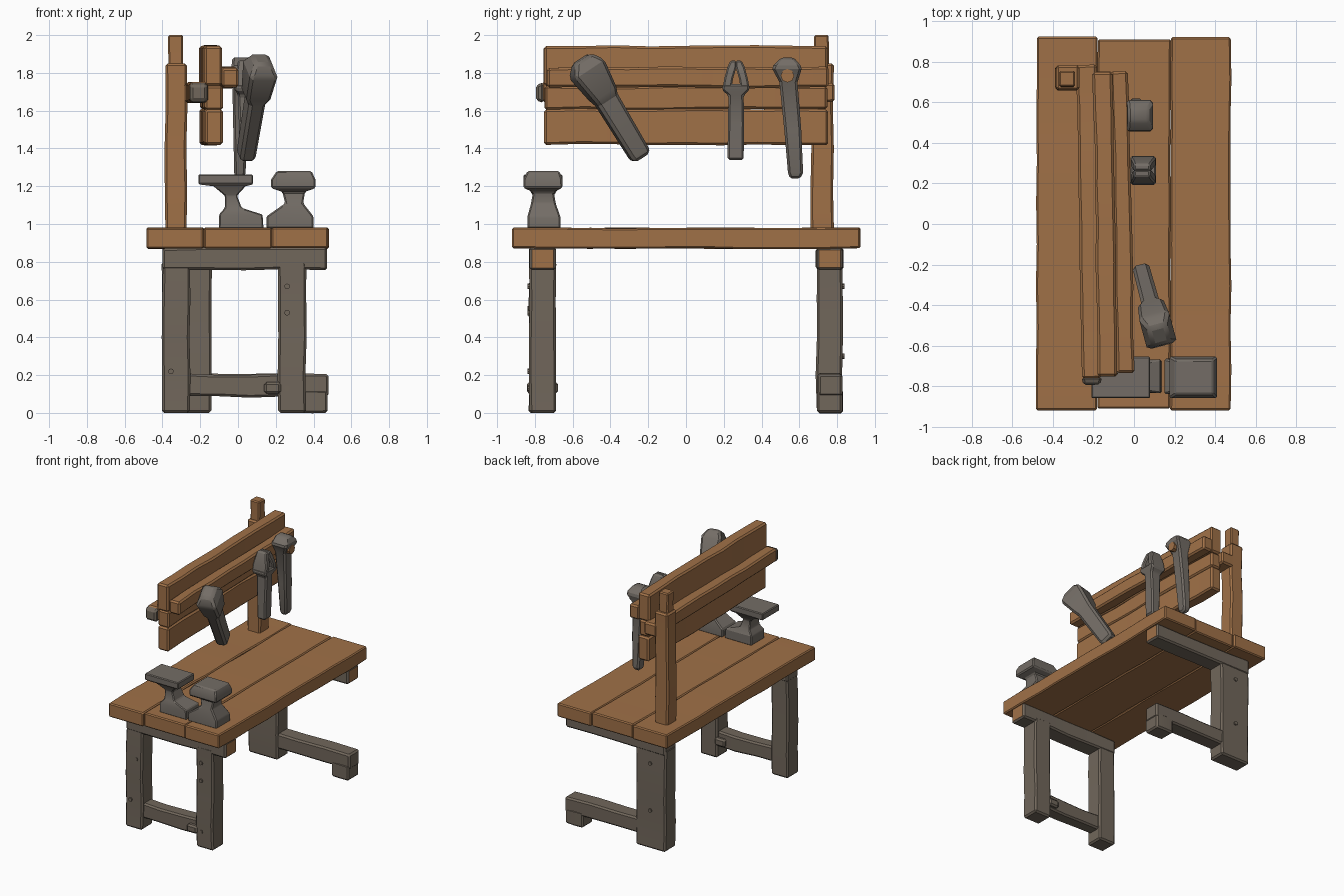
import bpy, bmesh, math, random
from mathutils import Vector

if "Cube" in bpy.data.objects:
    bpy.data.objects.remove(bpy.data.objects["Cube"])

random.seed(4)


def material(name, rgb):
    m = bpy.data.materials.new(name)
    m.diffuse_color = (*rgb, 1)
    m.use_nodes = True
    m.node_tree.nodes["Principled BSDF"].inputs["Base Color"].default_value = m.diffuse_color
    return m


WOOD = material("warm wood", (0.352, 0.165, 0.064))
OLD = material("weathered grey wood", (0.165, 0.135, 0.105))
IRON = material("dull iron", (0.172, 0.152, 0.132))

PLACE = {'x': lambda t, u, v: (t, u, v),
         'y': lambda t, u, v: (u, t, v),
         'z': lambda t, u, v: (u, v, t)}


def loft(name, rings, mat, axis='z', bevel=0.012):
    """Skin rectangular rings (t, u0, u1, v0, v1) along an axis, with chamfered edges."""
    bm = bmesh.new()
    loops = []
    for t, u0, u1, v0, v1 in rings:
        corners = ((u0, v0), (u1, v0), (u1, v1), (u0, v1))
        loops.append([bm.verts.new(PLACE[axis](t, u, v)) for u, v in corners])
    for a, b in zip(loops, loops[1:]):
        for i in range(4):
            j = (i + 1) % 4
            bm.faces.new((a[i], a[j], b[j], b[i]))
    bm.faces.new(loops[0])
    bm.faces.new(loops[-1])
    bmesh.ops.recalc_face_normals(bm, faces=bm.faces)
    sharp = [e for e in bm.edges if e.calc_face_angle(0) > 0.6]
    bmesh.ops.bevel(bm, geom=sharp, offset=bevel, segments=1, affect='EDGES',
                    clamp_overlap=True)
    me = bpy.data.meshes.new(name)
    bm.to_mesh(me)
    bm.free()
    me.materials.append(mat)
    ob = bpy.data.objects.new(name, me)
    bpy.context.collection.objects.link(ob)
    bpy.ops.object.select_all(action='DESELECT')
    ob.select_set(True)
    bpy.context.view_layer.objects.active = ob
    bpy.ops.object.shade_smooth_by_angle(angle=math.radians(25))
    return ob


def beam(name, x, y, z, mat, rough=0.005, bevel=0.012):
    """Roughly hewn timber: a box whose section wobbles along its longest axis."""
    spans = {'x': x, 'y': y, 'z': z}
    axis = max(spans, key=lambda k: spans[k][1] - spans[k][0])
    (u0, u1), (v0, v1) = [spans[k] for k in 'xyz' if k != axis]
    t0, t1 = spans[axis]
    n = max(2, round((t1 - t0) / 0.2))

    def w():
        return random.uniform(-rough, rough)
    rings = [(t0 + (t1 - t0) * i / n, u0 + w(), u1 + w(), v0 + w(), v1 + w())
             for i in range(n + 1)]
    return loft(name, rings, mat, axis, bevel)


def paint_end(ob, direction, mat):
    """Colour the end-grain faces that look along a direction."""
    ob.data.materials.append(mat)
    for p in ob.data.polygons:
        if p.normal.dot(Vector(direction)) > 0.8:
            p.material_index = 1


def stud(name, loc, r, depth, mat, along):
    rot = (math.pi / 2, 0, 0) if along == 'y' else (0, math.pi / 2, 0)
    bpy.ops.mesh.primitive_cylinder_add(vertices=8, radius=r, depth=depth,
                                        location=loc, rotation=rot)
    ob = bpy.context.object
    ob.name = name
    ob.data.materials.append(mat)


# Table top: three thick planks
for i, (x0, x1, y0, y1) in enumerate([(-0.482, -0.181, -0.92, 0.925),
                                      (-0.18, 0.18, -0.912, 0.912),
                                      (0.181, 0.478, -0.92, 0.922)]):
    beam(f"top_plank_{i}", (x0, x1), (y0, y1), (0.87, 0.98), WOOD, 0.003, 0.008)

# Front trestle
FY = (-0.83, -0.69)
beam("front_left_leg", (-0.40, -0.255), FY, (0, 0.80), OLD, 0.004)
beam("front_right_leg", (0.21, 0.36), FY, (0, 0.80), OLD, 0.004)
beam("front_stretcher", (-0.30, 0.25), (-0.815, -0.705), (0.085, 0.205), OLD)
beam("front_wedge", (0.14, 0.23), (-0.843, -0.678), (0.10, 0.165), OLD, 0.003)

# Back trestle: one wide leg and a long stretcher on a stub foot
BY = (0.69, 0.83)
beam("back_leg", (-0.40, -0.14), BY, (0, 0.80), OLD, 0.004)
beam("back_stretcher", (-0.20, 0.48), (0.70, 0.825), (0.085, 0.21), OLD)
beam("back_foot", (0.32, 0.475), (0.695, 0.83), (0, 0.12), OLD, 0.003)

# Cross beams under the top, with warm wood end grain
for name, y in (("front_cross_beam", FY), ("back_cross_beam", BY)):
    paint_end(beam(name, (-0.40, 0.472), y, (0.757, 0.875), OLD, 0.004), (1, 0, 0), WOOD)

# Bolts in the legs
for i, (x, z) in enumerate([(0.26, 0.67), (0.26, 0.53), (-0.305, 0.55),
                            (-0.355, 0.22), (0.26, 0.13)]):
    stud(f"leg_bolt_{i}", (x, -0.83, z), 0.015, 0.016, OLD, 'y')
for i, z in enumerate((0.67, 0.3)):
    stud(f"back_bolt_{i}", (-0.27, 0.83, z), 0.015, 0.016, OLD, 'y')

# Corner post with a narrower tip
beam("post", (-0.385, -0.27), (0.66, 0.78), (0.95, 1.85), WOOD, 0.004)
beam("post_tip", (-0.37, -0.292), (0.678, 0.755), (1.82, 2.0), WOOD, 0.002, 0.008)

# Tool board: planks and two rails, set slightly askew
board = [beam("board_low_plank", (-0.19, -0.095), (-0.75, 0.755), (1.42, 1.608), WOOD, 0.004),
         beam("board_mid_plank", (-0.188, -0.097), (-0.745, 0.75), (1.606, 1.73), WOOD, 0.004),
         beam("board_top_plank", (-0.19, -0.095), (-0.75, 0.753), (1.728, 1.943), WOOD, 0.004),
         beam("front_rail", (-0.10, -0.013), (-0.735, 0.755), (1.722, 1.83), WOOD),
         beam("back_rail", (-0.272, -0.172), (-0.76, 0.79), (1.642, 1.748), WOOD)]
board.append(loft("back_rail_cap", [(-0.79, -0.265, -0.18, 1.655, 1.735),
                                    (-0.75, -0.273, -0.171, 1.64, 1.75)], OLD, 'y'))
for ob in board:
    ob.rotation_euler.z = 0.018

# Hammer leaning on the board
club = loft("leaning_hammer", [(0, -0.036, 0.036, -0.048, 0.048),
                               (0.03, -0.042, 0.042, -0.056, 0.056),
                               (0.36, -0.045, 0.045, -0.062, 0.062),
                               (0.40, -0.066, 0.066, -0.072, 0.072),
                               (0.56, -0.076, 0.076, -0.10, 0.09),
                               (0.62, -0.045, 0.045, -0.05, 0.055)], IRON, bevel=0.016)
club.location = (0.04, -0.235, 1.35)
club.rotation_mode = 'QUATERNION'
club.rotation_quaternion = Vector((0.085, -0.315, 0.52)).to_track_quat('Z', 'Y')

# Forked tool: handle plus two prongs that meet at the tip
loft("fork_handle", [(1.34, 0.01, 0.08, 0.22, 0.305),
                     (1.53, 0.005, 0.085, 0.222, 0.308),
                     (1.68, 0.0, 0.09, 0.225, 0.305),
                     (1.71, -0.015, 0.105, 0.19, 0.337),
                     (1.74, -0.02, 0.11, 0.195, 0.334)], IRON, bevel=0.01)
for side, s in (("left", -1), ("right", 1)):
    rings = []
    for z, inner, outer, x0, x1 in [(1.72, 0.024, 0.071, -0.015, 0.105),
                                    (1.77, 0.016, 0.062, -0.015, 0.105),
                                    (1.83, -0.002, 0.046, -0.005, 0.09),
                                    (1.865, -0.002, 0.03, 0.0, 0.08)]:
        a, b = sorted((0.265 + s * inner, 0.265 + s * outer))
        rings.append((z, x0, x1, a, b))
    loft(f"fork_{side}_prong", rings, IRON, bevel=0.008)

# Long hanging tool with a wooden pin
loft("long_tool", [(1.24, -0.015, 0.03, 0.55, 0.605),
                   (1.27, -0.02, 0.04, 0.54, 0.62),
                   (1.50, -0.025, 0.05, 0.52, 0.61),
                   (1.75, -0.03, 0.06, 0.495, 0.59),
                   (1.83, -0.035, 0.10, 0.452, 0.615),
                   (1.882, -0.03, 0.07, 0.505, 0.57)], IRON, bevel=0.012)
stud("tool_pin", (0.055, 0.537, 1.785), 0.036, 0.08, WOOD, 'x')

# Two small anvils on the bench
loft("left_anvil", [(0.975, -0.10, 0.135, -0.835, -0.67),
                    (1.05, -0.10, 0.13, -0.835, -0.67),
                    (1.085, -0.07, 0.02, -0.82, -0.69),
                    (1.15, -0.07, -0.005, -0.81, -0.70),
                    (1.20, -0.13, 0.04, -0.84, -0.67),
                    (1.21, -0.21, 0.08, -0.86, -0.655),
                    (1.262, -0.21, 0.08, -0.86, -0.655)], IRON, bevel=0.006)
loft("right_anvil", [(0.975, 0.15, 0.40, -0.84, -0.665),
                     (1.04, 0.15, 0.40, -0.84, -0.665),
                     (1.11, 0.25, 0.345, -0.82, -0.69),
                     (1.17, 0.235, 0.355, -0.81, -0.70),
                     (1.19, 0.175, 0.41, -0.86, -0.655),
                     (1.235, 0.175, 0.41, -0.86, -0.655),
                     (1.28, 0.205, 0.39, -0.84, -0.67)], IRON, bevel=0.008)
